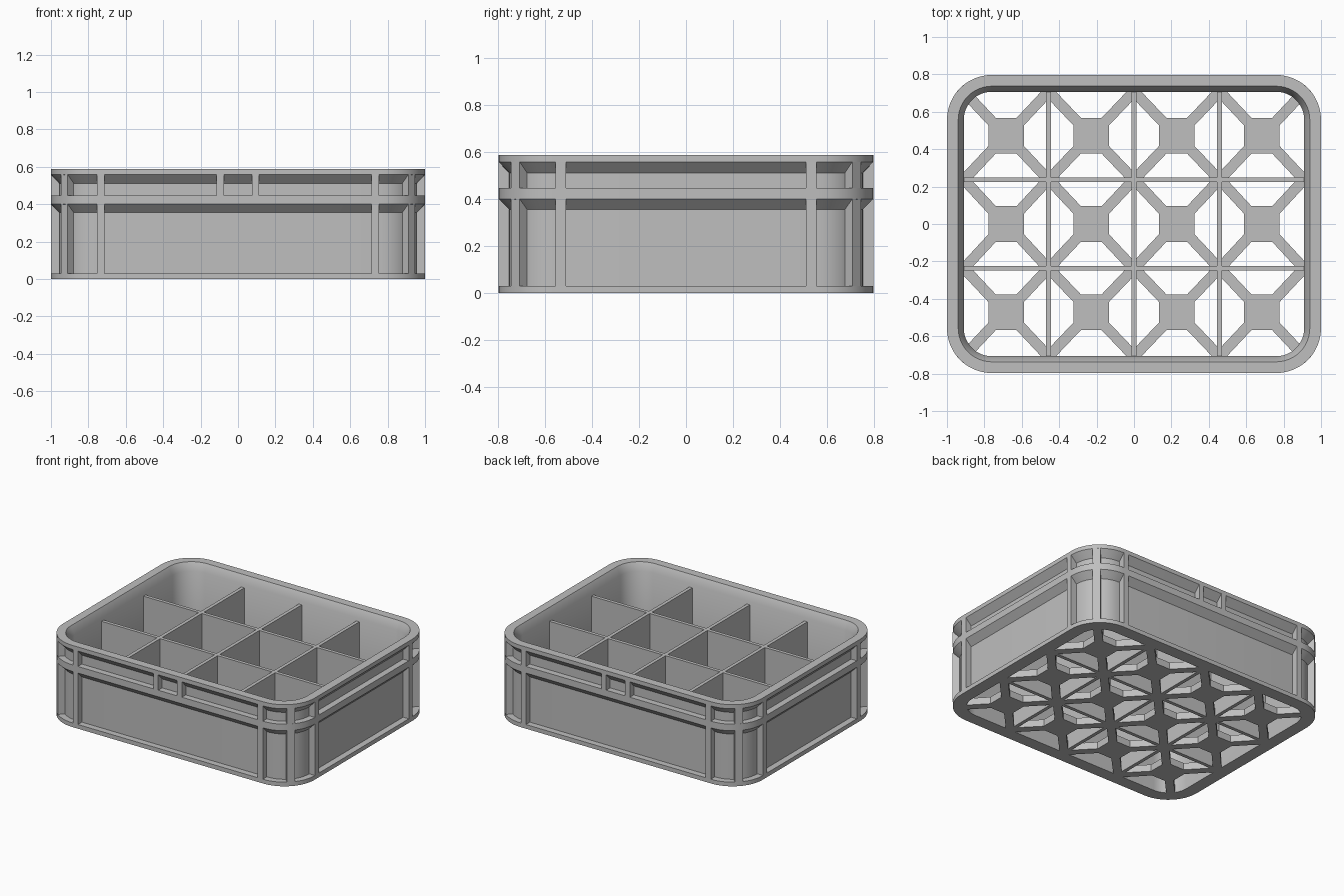
import bpy
import bmesh
from math import sin, cos, pi
from mathutils import Matrix, Vector

old = bpy.data.objects.get("Cube")
if old:
    bpy.data.objects.remove(old, do_unlink=True)

# Overall sizes
HX, HY, RADIUS, HEIGHT = 1.0, 0.797, 0.24, 0.587
RECESS, WALL = 0.045, 0.09          # panel depth, full wall depth
IN_X, IN_Y = HX - WALL, HY - WALL
LOWER, UPPER = (0.03, 0.4), (0.447, 0.558)   # panel heights
DIV_X, DIV_Y = (-0.457, 0, 0.457), (-0.237, 0.237)

grey = bpy.data.materials.new("crate grey")
grey.use_nodes = True
GREY = (0.52, 0.52, 0.52, 1)
grey.diffuse_color = GREY
grey.node_tree.nodes["Principled BSDF"].inputs["Base Color"].default_value = GREY


def finish(bm, name):
    """Turn a bmesh into a linked object with the crate material."""
    mesh = bpy.data.meshes.new(name)
    bm.to_mesh(mesh)
    bm.free()
    mesh.materials.append(grey)
    obj = bpy.data.objects.new(name, mesh)
    bpy.context.collection.objects.link(obj)
    return obj


def add_box(bm, low, high, turn=Matrix()):
    low, high = Vector(low), Vector(high)
    place = Matrix.Translation((low + high) / 2) @ Matrix.Diagonal((*(high - low), 1))
    bmesh.ops.create_cube(bm, size=1, matrix=turn @ place)


def rounded_loop(inset, z, steps=12):
    """Points of a rounded rectangle, moved inward by inset."""
    points = []
    for corner, (sx, sy) in enumerate(((1, 1), (-1, 1), (-1, -1), (1, -1))):
        for i in range(steps + 1):
            a = (corner + i / steps) * pi / 2
            r = RADIUS - inset
            points.append((sx * (HX - RADIUS) + r * cos(a),
                           sy * (HY - RADIUS) + r * sin(a), z))
    return points


# Wall: one closed section swept around the rounded rectangle
section = [(0, 0), (0, LOWER[0]), (RECESS, LOWER[0]), (RECESS, 0.355),
           (0, LOWER[1]), (0, UPPER[0]), (RECESS, UPPER[0]), (RECESS, 0.511),
           (0, UPPER[1]), (0, HEIGHT), (0.06, HEIGHT), (WALL, 0.533), (WALL, 0)]
bm = bmesh.new()
rings = [[bm.verts.new(p) for p in rounded_loop(*s)] for s in section]
count = len(rings[0])
for k, ring in enumerate(rings):
    after = rings[(k + 1) % len(rings)]
    for i in range(count):
        j = (i + 1) % count
        bm.faces.new((ring[i], ring[j], after[j], after[i]))
bmesh.ops.recalc_face_normals(bm, faces=bm.faces)
wall = finish(bm, "crate_wall")
bpy.ops.object.select_all(action='DESELECT')
wall.select_set(True)
bpy.context.view_layer.objects.active = wall
bpy.ops.object.shade_smooth_by_angle(angle=pi / 6)

# Ribs across the recessed panels, flush with the rims
DEEP = 0.07
bm = bmesh.new()
for z0, z1 in (LOWER, UPPER):
    for s in (-1, 1):
        half_turn = Matrix.Rotation(pi if s < 0 else 0, 4, 'Z')
        for c in (-0.735, 0.735):
            add_box(bm, (c - 0.02, -HY, z0), (c + 0.02, -HY + DEEP, z1), half_turn)
        for c in (-0.533, 0.533):
            add_box(bm, (HX - DEEP, c - 0.022, z0), (HX, c + 0.022, z1), half_turn)
        # diagonal rib on each rounded corner
        for t in (-1, 1):
            turn = (Matrix.Translation((s * (HX - RADIUS), t * (HY - RADIUS), 0))
                    @ Matrix.Rotation(pi / 2 - s * pi / 4 if t > 0 else -pi / 2 + s * pi / 4, 4, 'Z'))
            add_box(bm, (RADIUS - DEEP, -0.026, z0), (RADIUS - 0.001, 0.026, z1), turn)
# short label-holder ribs on the long sides
for s in (-1, 1):
    half_turn = Matrix.Rotation(pi if s < 0 else 0, 4, 'Z')
    for c in (-0.095, 0.093):
        add_box(bm, (c - 0.019, -HY, UPPER[0]), (c + 0.019, -HY + DEEP, UPPER[1]), half_turn)
finish(bm, "wall_ribs")

# Dividers making twelve compartments
THIN, TOP = 0.0125, 0.51
bm = bmesh.new()
for x in DIV_X:
    add_box(bm, (x - THIN, -IN_Y - 0.01, 0), (x + THIN, IN_Y + 0.01, TOP))
for y in DIV_Y:
    add_box(bm, (-IN_X - 0.01, y - THIN, 0), (IN_X + 0.01, y + THIN, TOP))
finish(bm, "dividers")

# Open floor: a pad in each compartment with four diagonal arms
PAD, CUT = 0.095, 0.04
bm = bmesh.new()
edges_x, edges_y = (-IN_X, *DIV_X, IN_X), (-IN_Y, *DIV_Y, IN_Y)
for x0, x1 in zip(edges_x, edges_x[1:]):
    for y0, y1 in zip(edges_y, edges_y[1:]):
        cx, cy, hx, hy = (x0 + x1) / 2, (y0 + y1) / 2, (x1 - x0) / 2, (y1 - y0) / 2
        pad = []
        for sx, sy in ((1, 1), (-1, 1), (-1, -1), (1, -1)):
            arm = [bm.verts.new((cx + sx * px, cy + sy * py, 0)) for px, py in (
                (PAD, PAD - CUT), (hx, hy - CUT), (hx, hy), (hx - CUT, hy), (PAD - CUT, PAD))]
            if sx * sy < 0:
                arm.reverse()
            bm.faces.new(arm)
            pad += [arm[0], arm[-1]]
        bm.faces.new(pad)
floor = finish(bm, "floor_grid")
solid = floor.modifiers.new("thickness", 'SOLIDIFY')
solid.thickness, solid.offset = 0.05, 1
